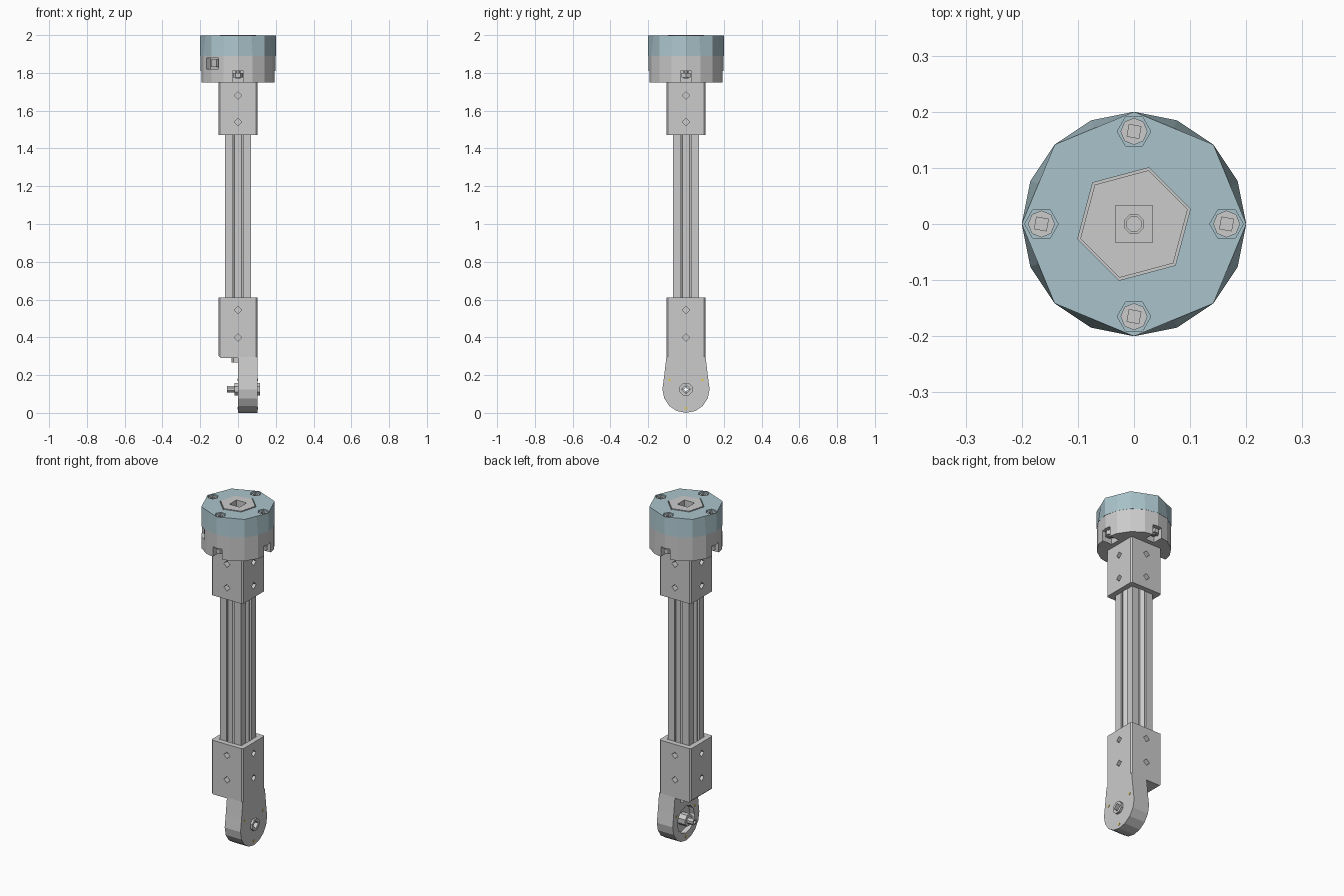
import bpy, bmesh
from math import sin, cos, pi, radians
from mathutils import Matrix

if "Cube" in bpy.data.objects:
    bpy.data.objects.remove(bpy.data.objects["Cube"])


def material(name, rgb):
    m = bpy.data.materials.new(name)
    m.diffuse_color = (*rgb, 1)
    m.use_nodes = True
    m.node_tree.nodes["Principled BSDF"].inputs["Base Color"].default_value = m.diffuse_color
    return m


BLUE = material("pale_blue", (0.40, 0.55, 0.60))
YELLOW = material("yellow", (0.75, 0.60, 0.10))


def ngon(n, r, c=(0, 0), rot=0.0):
    return [(c[0] + r * cos(rot + 2 * pi * i / n), c[1] + r * sin(rot + 2 * pi * i / n))
            for i in range(n)]


def rect(x0, x1, y0, y1):
    return [(x0, y0), (x1, y0), (x1, y1), (x0, y1)]


def prism(name, pts, lo, hi, axis="z", top=None, mat=None):
    """Extrude a 2D outline along an axis; 'top' optionally gives a different end outline."""
    place = {"x": lambda p, h: (h, p[0], p[1]),
             "y": lambda p, h: (p[0], h, p[1]),
             "z": lambda p, h: (p[0], p[1], h)}[axis]
    bm = bmesh.new()
    a = [bm.verts.new(place(p, lo)) for p in pts]
    b = [bm.verts.new(place(p, hi)) for p in (top or pts)]
    n = len(pts)
    bm.faces.new(a)
    bm.faces.new(b)
    for i in range(n):
        bm.faces.new((a[i], a[(i + 1) % n], b[(i + 1) % n], b[i]))
    bmesh.ops.recalc_face_normals(bm, faces=bm.faces)
    me = bpy.data.meshes.new(name)
    bm.to_mesh(me)
    bm.free()
    ob = bpy.data.objects.new(name, me)
    bpy.context.collection.objects.link(ob)
    if mat:
        me.materials.append(mat)
    return ob


def cut(ob, *cutters):
    """Subtract each cutter from the object, then discard the cutter."""
    for c in cutters:
        c.hide_render = True
        mod = ob.modifiers.new("cut", "BOOLEAN")
        mod.operation, mod.solver, mod.object = "DIFFERENCE", "EXACT", c
        bpy.context.view_layer.objects.active = ob
        bpy.ops.object.modifier_apply(modifier=mod.name)
        bpy.data.objects.remove(c)
    return ob


def turned(ob, angle):
    ob.data.transform(Matrix.Rotation(angle, 4, "Z"))
    return ob


def bore(lo, hi, r=0.018):
    return prism("bore_cutter", ngon(8, r, rot=pi / 8), lo, hi)


BOLTS = [(0.165 * cos(k * pi / 2), 0.165 * sin(k * pi / 2)) for k in range(4)]

# Top cap: round 16-sided base blending into an octagonal top
base = ngon(16, 0.2)
octagon = [p if i % 2 == 0 else ((base[i - 1][0] + base[(i + 1) % 16][0]) / 2,
                                 (base[i - 1][1] + base[(i + 1) % 16][1]) / 2)
           for i, p in enumerate(base)]
cap = prism("top_cap", base, 1.89, 1.997, top=octagon, mat=BLUE)
cut(cap, prism("c", ngon(6, 0.104, rot=radians(15)), 1.85, 2.1),
    *[prism("c", ngon(6, 0.03, c), 1.96, 2.1) for c in BOLTS])

# Hexagonal centre insert with square socket
insert = prism("centre_insert", ngon(6, 0.099, rot=radians(15)), 1.88, 2.0)
cut(insert, prism("c", rect(-0.033, 0.033, -0.033, 0.033), 1.93, 2.1), bore(1.8, 2.1))

# Motor housing with four nut slots and a cable opening
housing = prism("housing", ngon(16, 0.199), 1.75, 1.89)
slots = [turned(prism("c", rect(0.13, 0.25, -0.03, 0.03), 1.70, 1.81), k * pi / 2)
         for k in range(4)]
cut(housing, *slots, bore(1.7, 1.95),
    turned(prism("c", rect(0.16, 0.25, -0.045, 0.045), 1.82, 1.88), radians(225)))
turned(prism("cable_plug", rect(0.15, 0.182, -0.022, 0.022), 1.83, 1.87), radians(225))

# Clamping bolts and nuts
for i, c in enumerate(BOLTS):
    head = prism(f"bolt_head_{i}", ngon(8, 0.024, c), 1.95, 1.99)
    cut(head, prism("c", ngon(4, 0.015, c, radians(35)), 1.97, 2.1))
    prism(f"bolt_shank_{i}", ngon(8, 0.012, c), 1.77, 1.84)
    prism(f"bolt_nut_{i}", ngon(6, 0.027, c), 1.775, 1.80)

# Slotted extrusion: one side of the section repeated four times
side = [(-.07, .07), (-.026, .07), (-.026, .057), (-.038, .057), (-.038, .046), (-.018, .028),
        (.018, .028), (.038, .046), (.038, .057), (.026, .057), (.026, .07)]
section = []
for _ in range(4):
    section += side
    side = [(y, -x) for x, y in side]
cut(prism("slotted_bar", section, 0.32, 1.74), bore(0.2, 1.9, 0.014))


# Square sleeves with chamfered edges and cross holes
def sleeve(name, lo, hi, pocket, holes):
    s, k = 0.104, 0.008
    outline = [(s, -s + k), (s, s - k), (s - k, s), (-s + k, s),
               (-s, s - k), (-s, -s + k), (-s + k, -s), (s - k, -s)]
    ob = prism(name, outline, lo, hi)
    cut(ob, prism("c", rect(-0.073, 0.073, -0.073, 0.073), *pocket))
    for z in holes:
        for ax in "xy":
            cut(ob, prism("c", ngon(4, 0.02, (0, z)), -0.2, 0.2, ax))
    return ob


upper = sleeve("upper_sleeve", 1.47, 1.755, (1.4, 1.73), (1.54, 1.68))
cut(upper, bore(1.6, 1.9))
lower = sleeve("lower_sleeve", 0.29, 0.61, (0.325, 0.7), (0.40, 0.545))
# Sloped lower edge on the free side of the lower sleeve
cut(lower, prism("c", [(-0.12, 0.28), (-0.092, 0.28), (-0.092, 0.29), (-0.104, 0.302),
                       (-0.12, 0.302)], -0.2, 0.2, "y"))

# Joint arm: half-thickness plate with a rounded end
ZC = 0.125
arc = [(0.125 * cos(-pi * i / 8), ZC + 0.125 * sin(-pi * i / 8)) for i in range(9)]
outline = [(0.104, 0.295), (0.115, 0.20)] + arc + [(-0.115, 0.20), (-0.104, 0.295)]
arm = prism("joint_arm", outline, 0.0, 0.104, "x")
cut(arm, prism("c", ngon(12, 0.08, (0, ZC)), -0.1, 0.03, "x"),
    prism("c", ngon(10, 0.05), 0.24, 0.288),
    prism("c", ngon(8, 0.028, (0, ZC)), 0.0, 0.2, "x"))
prism("end_bolt_head", ngon(8, 0.035), 0.268, 0.30)

# Hollow pivot: flange, spindle and outer nub
for name, r, lo, hi, hole in (("pivot_flange", 0.036, -0.018, 0.035, 0.012),
                              ("pivot_spindle", 0.019, -0.057, 0.06, 0.012),
                              ("pivot_nub", 0.036, 0.06, 0.117, 0.024)):
    cut(prism(name, ngon(8, r, (0, ZC), pi / 8), lo, hi, "x"),
        prism("c", ngon(4, hole, (0, ZC)), -0.3, 0.3, "x"))

# Three small yellow pins around the pivot
for i, a in enumerate((30, 150, 270)):
    p = (0.1 * cos(radians(a)), ZC + 0.1 * sin(radians(a)))
    prism(f"pin_{i}", ngon(6, 0.008, p), -0.002, 0.106, "x", mat=YELLOW)
